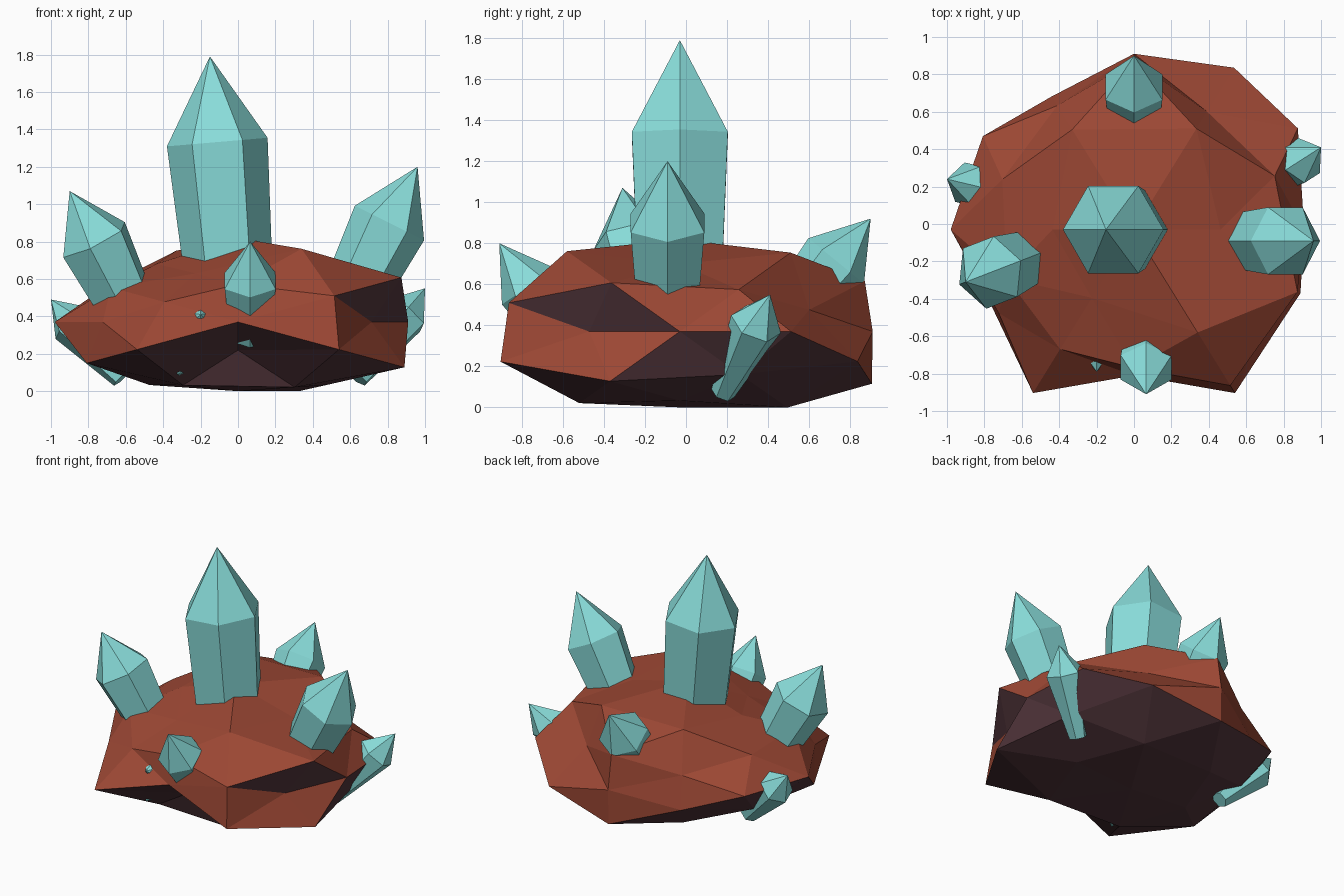
import bpy, bmesh, math
from itertools import product
from mathutils import Vector

cube = bpy.data.objects.get("Cube")
if cube:
    bpy.data.objects.remove(cube)


def material(name, color):
    mat = bpy.data.materials.new(name)
    mat.use_nodes = True
    mat.diffuse_color = (*color, 1)
    mat.node_tree.nodes["Principled BSDF"].inputs["Base Color"].default_value = (*color, 1)
    return mat


clay = material("red_clay", (0.34, 0.065, 0.035))
dark = material("dark_underside", (0.085, 0.036, 0.044))
teal = material("teal_crystal", (0.25, 0.72, 0.70))


def finish(bm, name, mats):
    bmesh.ops.recalc_face_normals(bm, faces=bm.faces[:])
    mesh = bpy.data.meshes.new(name)
    obj = bpy.data.objects.new(name, mesh)
    bpy.context.collection.objects.link(obj)
    for mat in mats:
        mesh.materials.append(mat)
    return bm, mesh, obj


# Rock: a faceted ball whose points are pushed in or out, then flattened.
# Each group holds one direction and a reach for every sign combination,
# ordered +++ ++- +-+ +-- -++ -+- --+ --- (zero components take one sign).
REACH = [
    ((0, 0, 1), (1.02, 0.84)),
    ((1, 0, 0), (0.91, 0.98)),
    ((0, 1, 0), (0.94, 0.78)),
    ((0.526, 0, 0.851), (0.88, 0.9, 0.83, 0.9)),
    ((0, 0.851, 0.526), (1.06, 1.1, 0.87, 0.65)),
    ((0.851, 0.526, 0), (1.03, 0.84, 0.95, 0.85)),
    ((0.809, 0.309, 0.5), (0.93, 0.95, 1.08, 1.1, 0.87, 0.9, 0.84, 1.0)),
    ((0.309, 0.5, 0.809), (1.08, 1.05, 1.1, 0.98, 1.07, 0.95, 0.73, 0.95)),
    ((0.5, 0.809, 0.309), (0.78, 1.07, 1.03, 1.08, 0.82, 0.88, 0.79, 1.08)),
]
CENTRE = Vector((0, -0.03, 0.37))

bm = bmesh.new()
placed = []
for direction, reaches in REACH:
    signs = product(*[(1, -1) if c else (1,) for c in direction])
    for sign, reach in zip(signs, reaches):
        unit = Vector([s * c for s, c in zip(sign, direction)]).normalized()
        placed.append((bm.verts.new(unit), unit * reach))
bmesh.ops.convex_hull(bm, input=bm.verts[:])
for vert, p in placed:
    vert.co = CENTRE + Vector((p.x, p.y, p.z * 0.44))
    vert.co.z = max(vert.co.z, 0)
bm, mesh, rock = finish(bm, "rock", (clay, dark))
bm.normal_update()
# Faces that lean downward take the dark colour
for face in bm.faces:
    face.material_index = 1 if face.normal.z < -0.17 else 0
bm.to_mesh(mesh)
bm.free()


# Crystal: tapered six-sided column with a pointed tip
def crystal(name, base, tip, base_r, shoulder_r, shoulder):
    base, tip = Vector(base), Vector(tip)
    axis = tip - base
    turn = Vector((0, 0, 1)).rotation_difference(axis)
    phase = math.atan2(axis.y, axis.x)
    bm = bmesh.new()

    def ring(at, radius):
        pts = []
        for i in range(6):
            a = phase + i * math.tau / 6
            offset = turn @ Vector((math.cos(a), math.sin(a), 0))
            pts.append(bm.verts.new(base + axis * at + offset * radius))
        return pts

    low, high = ring(0, base_r), ring(shoulder, shoulder_r)
    peak = bm.verts.new(tip)
    bm.faces.new(low)
    for i in range(6):
        j = (i + 1) % 6
        bm.faces.new((low[i], low[j], high[j], high[i]))
        bm.faces.new((high[i], high[j], peak))
    bm, mesh, obj = finish(bm, name, (teal,))
    bm.to_mesh(mesh)
    bm.free()


crystal("main_crystal", (-0.04, -0.03, 0.5), (-0.15, -0.03, 1.79), 0.23, 0.27, 0.645)
crystal("right_crystal", (-0.59, -0.19, 0.45), (-0.9, -0.31, 1.07), 0.16, 0.2, 0.58)
crystal("left_crystal", (0.61, -0.09, 0.5), (0.96, -0.09, 1.2), 0.17, 0.207, 0.57)
crystal("front_crystal", (0.065, -0.57, 0.3), (0.065, -0.91, 0.8), 0.12, 0.157, 0.58)
crystal("back_crystal", (0, 0.5, 0.43), (0, 0.9, 0.92), 0.14, 0.175, 0.58)
crystal("left_small_crystal", (0.64, 0.18, 0.07), (1.0, 0.41, 0.55), 0.06, 0.13, 0.7)
crystal("right_small_crystal", (-0.62, 0.15, 0.07), (-1.0, 0.24, 0.49), 0.06, 0.125, 0.7)
crystal("front_tiny_crystal", (-0.2, -0.62, 0.36), (-0.2, -0.79, 0.41), 0.03, 0.045, 0.7)
crystal("under_tiny_crystal", (-0.3, -0.5, 0.16), (-0.32, -0.62, 0.09), 0.03, 0.045, 0.6)
